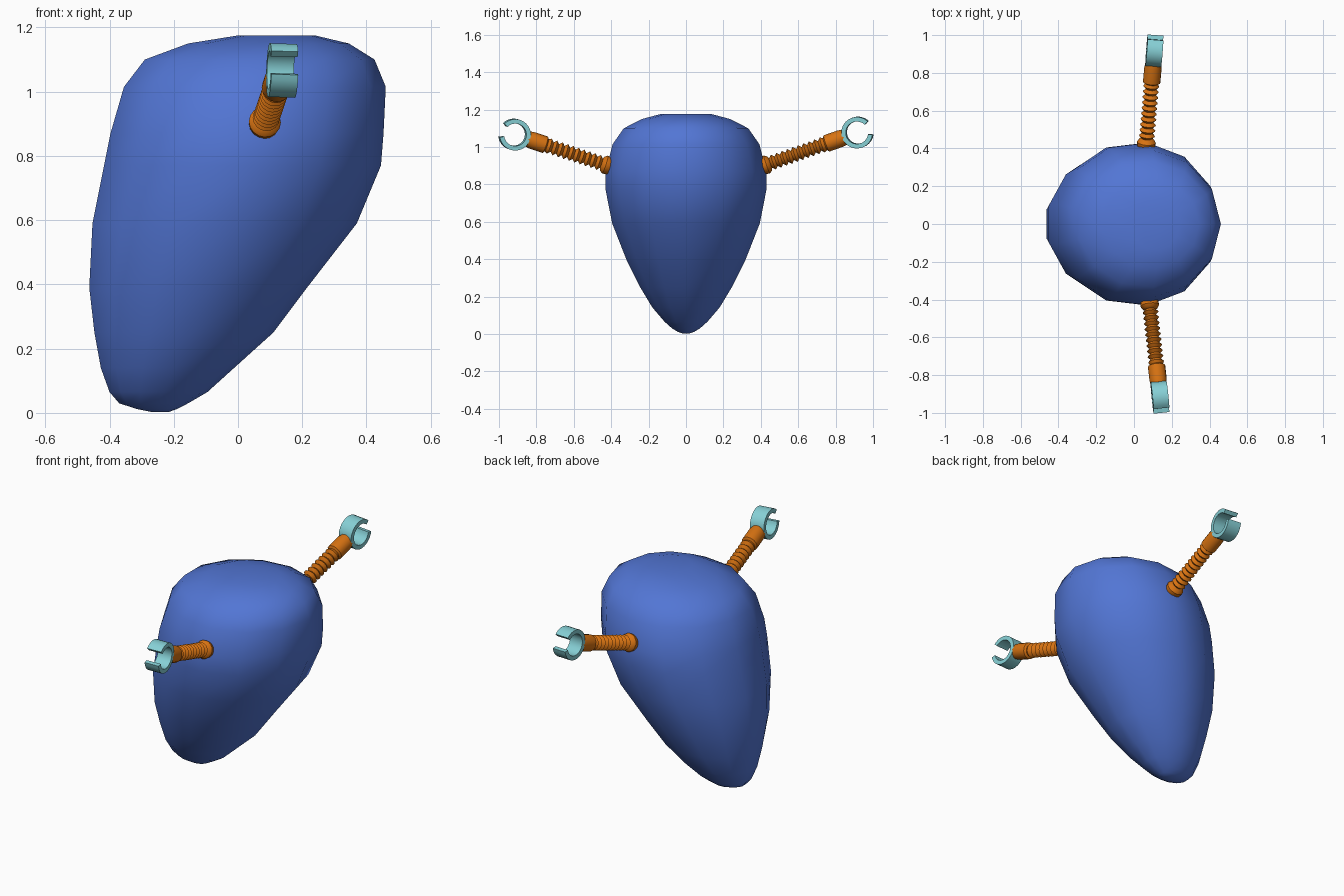
import bpy, bmesh, math
from mathutils import Vector, Matrix

if "Cube" in bpy.data.objects:
    bpy.data.objects.remove(bpy.data.objects["Cube"])


def material(name, rgb):
    m = bpy.data.materials.new(name)
    m.diffuse_color = (*rgb, 1)
    m.use_nodes = True
    m.node_tree.nodes["Principled BSDF"].inputs["Base Color"].default_value = m.diffuse_color
    return m


BLUE = material("blue", (0.085, 0.18, 0.66))
ORANGE = material("orange", (0.68, 0.17, 0.006))
TEAL = material("pale_teal", (0.24, 0.63, 0.67))


def loft(name, rings, mat, angle, closed=False, matrix=None):
    """Skin a list of vertex rings; cap the ends unless closed is set."""
    bm = bmesh.new()
    loops = [[bm.verts.new(p) for p in ring] for ring in rings]
    n = len(loops[0])
    pairs = list(zip(loops, loops[1:]))
    if closed:
        pairs.append((loops[-1], loops[0]))
    for a, b in pairs:
        for i in range(n):
            j = (i + 1) % n
            bm.faces.new((a[i], a[j], b[j], b[i]))
    if not closed:
        bm.faces.new(loops[0])
        bm.faces.new(loops[-1])
    bmesh.ops.recalc_face_normals(bm, faces=bm.faces)
    me = bpy.data.meshes.new(name)
    bm.to_mesh(me)
    bm.free()
    me.materials.append(mat)
    ob = bpy.data.objects.new(name, me)
    bpy.context.collection.objects.link(ob)
    if matrix:
        ob.matrix_world = matrix
    bpy.ops.object.select_all(action='DESELECT')
    ob.select_set(True)
    bpy.context.view_layer.objects.active = ob
    bpy.ops.object.shade_smooth_by_angle(angle=math.radians(angle))
    return ob


# Body: leaning egg, each level is (z, left x, right x, half depth)
levels = [(0.003, -0.27, -0.215, 0.02), (0.012, -0.315, -0.19, 0.045),
          (0.03, -0.37, -0.155, 0.075), (0.065, -0.40, -0.095, 0.115),
          (0.14, -0.427, -0.012, 0.18), (0.25, -0.447, 0.11, 0.247),
          (0.39, -0.463, 0.215, 0.318), (0.59, -0.453, 0.37, 0.397),
          (0.77, -0.417, 0.445, 0.433), (0.87, -0.397, 0.453, 0.433),
          (1.015, -0.355, 0.46, 0.395), (1.10, -0.29, 0.425, 0.335),
          (1.15, -0.155, 0.345, 0.235), (1.175, 0.0, 0.24, 0.14)]
SIDES = 13
low = math.cos(math.pi / SIDES)
rings = []
for z, x0, x1, depth in levels:
    ring = []
    for i in range(SIDES):
        a = math.tau * i / SIDES
        ring.append((x0 + (math.cos(a) + low) / (1 + low) * (x1 - x0),
                     depth * math.sin(a), z))
    rings.append(ring)
loft("body", rings, BLUE, 80)


def add_arm(label, base, hand):
    base, hand = Vector(base), Vector(hand)
    d = hand - base
    length = d.length
    d.normalize()
    side = (Vector((1, 0, 0)) - d * d.x).normalized()
    up = side.cross(d)
    frame = Matrix((side, d, up)).transposed().to_4x4()
    frame.translation = base

    # Arm: shoulder collar, bellows, then wrist cuff
    profile = [(-0.02, 0.03), (0.01, 0.047), (0.035, 0.05), (0.05, 0.04)]
    ribs, start, end = 10, 0.056, 0.365
    pitch = (end - start) / ribs
    for k in range(ribs):
        profile += [(start + k * pitch, 0.026), (start + (k + 0.5) * pitch, 0.042)]
    profile += [(end, 0.034), (end + 0.008, 0.046),
                (length - 0.10, 0.046), (length - 0.073, 0.042)]
    arm_rings = [[(r * math.cos(math.tau * i / 16), t, r * math.sin(math.tau * i / 16))
                  for i in range(16)] for t, r in profile]
    loft(label + "_arm", arm_rings, ORANGE, 35, matrix=frame)

    # Hand: C-shaped clip opening along the arm
    gap, steps = math.radians(27), 24
    outer, inner, half = 0.084, 0.06, 0.042
    clip = []
    for i in range(steps + 1):
        a = gap + (math.tau - 2 * gap) * i / steps
        c, s = math.cos(a), math.sin(a)
        clip.append([(x, length + r * c, r * s) for x, r in
                     ((-half, inner), (half, inner), (half, outer), (-half, outer))])
    loft(label + "_hand", clip, TEAL, 35, matrix=frame)


add_arm("front", (0.08, -0.40, 0.895), (0.138, -0.917, 1.066))
add_arm("back", (0.063, 0.40, 0.895), (0.108, 0.917, 1.077))
